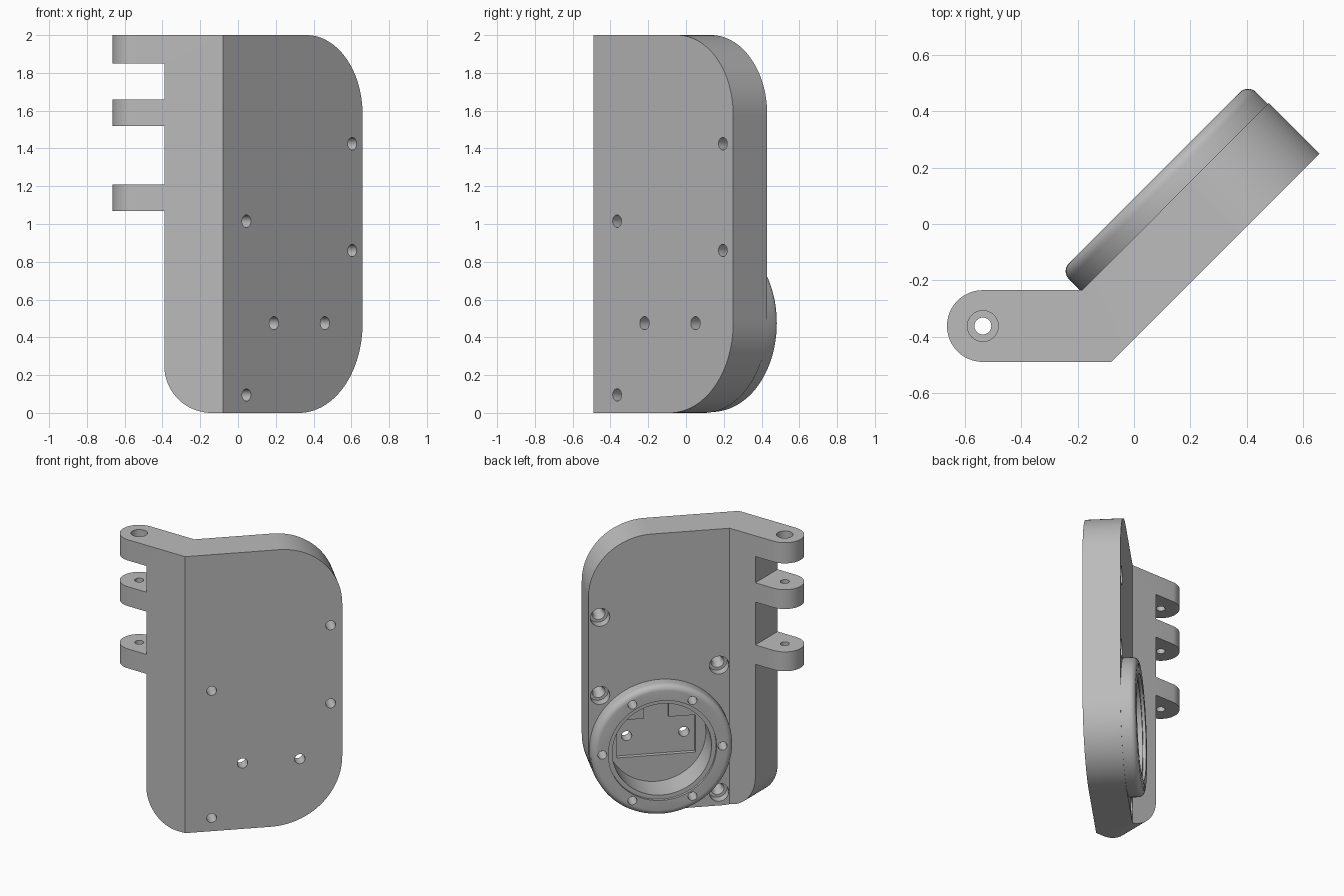
import bpy, bmesh
from math import sin, cos, pi, radians
from mathutils import Matrix, Vector

default = bpy.data.objects.get("Cube")
if default:
    bpy.data.objects.remove(default, do_unlink=True)

THICK = 0.255          # plate thickness
HEIGHT = 2.0
FOLD = Vector((-0.08, -0.49, 0))       # front bottom corner of the fold
HINGE = (-0.537, -0.3625)
LENGTH = 1.046         # slanted plate, measured along its front
BOSS = (0.571, 0.475)  # boss centre on the slanted plate

# Local frames: first axis along the panel, second up, third out of the front
r = 0.5 ** 0.5
PLATE = Matrix(((r, 0, r, FOLD.x), (r, 0, -r, FOLD.y), (0, 1, 0, 0), (0, 0, 0, 1)))
WING = Matrix(((1, 0, 0, 0), (0, 0, -1, 0), (0, 1, 0, 0), (0, 0, 0, 1)))
WORLD = Matrix.Identity(4)

steel = bpy.data.materials.new("grey metal")
steel.use_nodes = True
steel.diffuse_color = (0.5, 0.5, 0.5, 1)
steel.node_tree.nodes["Principled BSDF"].inputs["Base Color"].default_value = (0.5, 0.5, 0.5, 1)


def arc(cx, cy, rad, a0, a1, n=24):
    angles = [radians(a0 + (a1 - a0) * i / n) for i in range(n + 1)]
    return [(cx + rad * cos(a), cy + rad * sin(a)) for a in angles]


def loft(name, loops, frame):
    """Closed solid through a list of (outline, depth) loops."""
    bm = bmesh.new()
    rings = [[bm.verts.new(frame @ Vector((x, y, w))) for x, y in pts] for pts, w in loops]
    n = len(rings[0])
    for a, b in zip(rings, rings[1:]):
        for i in range(n):
            j = (i + 1) % n
            bm.faces.new((a[i], a[j], b[j], b[i]))
    bm.faces.new(rings[0])
    bm.faces.new(rings[-1])
    bmesh.ops.recalc_face_normals(bm, faces=bm.faces)
    mesh = bpy.data.meshes.new(name)
    bm.to_mesh(mesh)
    bm.free()
    mesh.materials.append(steel)
    obj = bpy.data.objects.new(name, mesh)
    bpy.context.collection.objects.link(obj)
    return obj


def prism(name, pts, w0, w1, frame):
    return loft(name, [(pts, w0), (pts, w1)], frame)


def lathe(name, centre, profile, frame, sides=32):
    circle = lambda rad: arc(*centre, rad, 0, 360, sides)[:-1]
    return loft(name, [(circle(rad), w) for rad, w in profile], frame)


def rect(x0, x1, y0, y1):
    return [(x0, y0), (x1, y0), (x1, y1), (x0, y1)]


def corner(x, y, rad, sx, sy):
    """Waste outside a rounded corner at (x, y); sx, sy point outward."""
    curve = [(x - sx * rad + sx * rad * sin(a), y - sy * rad + sy * rad * cos(a))
             for a in (pi / 2 * i / 32 for i in range(33))]
    e = 0.05
    return curve + [(x + sx * e, y - sy * rad), (x + sx * e, y + sy * e), (x - sx * rad, y + sy * e)]


# Folded body footprint with a round hinge tip
back = FOLD.y + THICK
end = FOLD + Vector((LENGTH * r, LENGTH * r, 0))
footprint = [(FOLD.x, FOLD.y), (end.x, end.y), (end.x - THICK * r, end.y + THICK * r),
             (-0.185, back)] + arc(*HINGE, THICK / 2, 90, 270)
body = prism("hinged_bracket", footprint, 0, HEIGHT, WORLD)

# Round boss with a softened outer edge
boss_edge = [(0.43 + 0.04 * cos(a), -0.315 - 0.04 * sin(a)) for a in (pi / 2 * i / 6 for i in range(7))]
boss = lathe("boss", BOSS, [(0.47, -0.2)] + boss_edge, PLATE, 96)

cutters = []
cut = cutters.append

# Gaps between the hinge fingers
for z0, z1 in ((-0.1, 1.07), (1.21, 1.52), (1.66, 1.85)):
    cut(prism("finger_gap", rect(-0.8, -0.39, -0.6, -0.1), z0, z1, WORLD))

# Rounded corners
cut(prism("wing_corner", corner(-0.39, 0, 0.25, -1, -1), 0.2, 0.6, WING))
cut(prism("top_corner", corner(LENGTH, HEIGHT, 0.42, 1, 1), -0.4, 0.1, PLATE))
cut(prism("bottom_corner", corner(LENGTH, 0, 0.475, 1, -1), -0.4, 0.1, PLATE))

# Hinge pin bore, wider at the top
cut(lathe("pin_bore", HINGE, [(0.03, 1), (0.03, 1.92), (0.055, 1.92), (0.055, 2.1)], WORLD))

# Boss bore with a shallow seat, then the keyed recess in its floor
cut(lathe("boss_bore", BOSS, [(0.36, -0.45), (0.36, -0.335), (0.33, -0.335), (0.33, -0.12)], PLATE, 96))
bx, bz = BOSS
recess = [(bx - 0.26, bz - 0.14), (bx + 0.26, bz - 0.14), (bx + 0.26, bz + 0.13),
          (bx + 0.083, bz + 0.13), (bx + 0.083, bz + 0.3), (bx - 0.083, bz + 0.3),
          (bx - 0.083, bz + 0.13), (bx - 0.26, bz + 0.13)]
cut(prism("floor_recess", recess, -0.2, -0.09, PLATE))

# Screw holes round the boss face
for i in range(6):
    a = i * pi / 3
    cut(lathe("boss_hole", (bx + 0.4 * cos(a), bz + 0.4 * sin(a)), [(0.03, -0.4), (0.03, -0.24)], PLATE, 24))

# Two plain holes through the bore floor
for x in (0.19, 0.46):
    cut(lathe("floor_hole", ((x + 0.08) / r, 0.475), [(0.035, -0.2), (0.035, 0.05)], PLATE, 24))

# Four counterbored screw holes through the plate
for x, z in ((0.045, 1.015), (0.045, 0.095), (0.605, 1.425), (0.605, 0.86)):
    cut(lathe("screw_hole", ((x + 0.08) / r, z),
              [(0.065, -0.3), (0.065, -0.19), (0.045, -0.19), (0.033, -0.16), (0.033, 0.05)], PLATE, 24))

# Merge the boss, cut everything, and bake the result
for obj, op in [(boss, "UNION")] + [(c, "DIFFERENCE") for c in cutters]:
    mod = body.modifiers.new(obj.name, "BOOLEAN")
    mod.operation, mod.solver, mod.object = op, "EXACT", obj
bpy.context.view_layer.update()
graph = bpy.context.evaluated_depsgraph_get()
body.data = bpy.data.meshes.new_from_object(body.evaluated_get(graph))
body.modifiers.clear()
for obj in [boss] + cutters:
    bpy.data.objects.remove(obj, do_unlink=True)

bpy.ops.object.select_all(action="DESELECT")
body.select_set(True)
bpy.context.view_layer.objects.active = body
bpy.ops.object.shade_smooth_by_angle(angle=radians(30))
